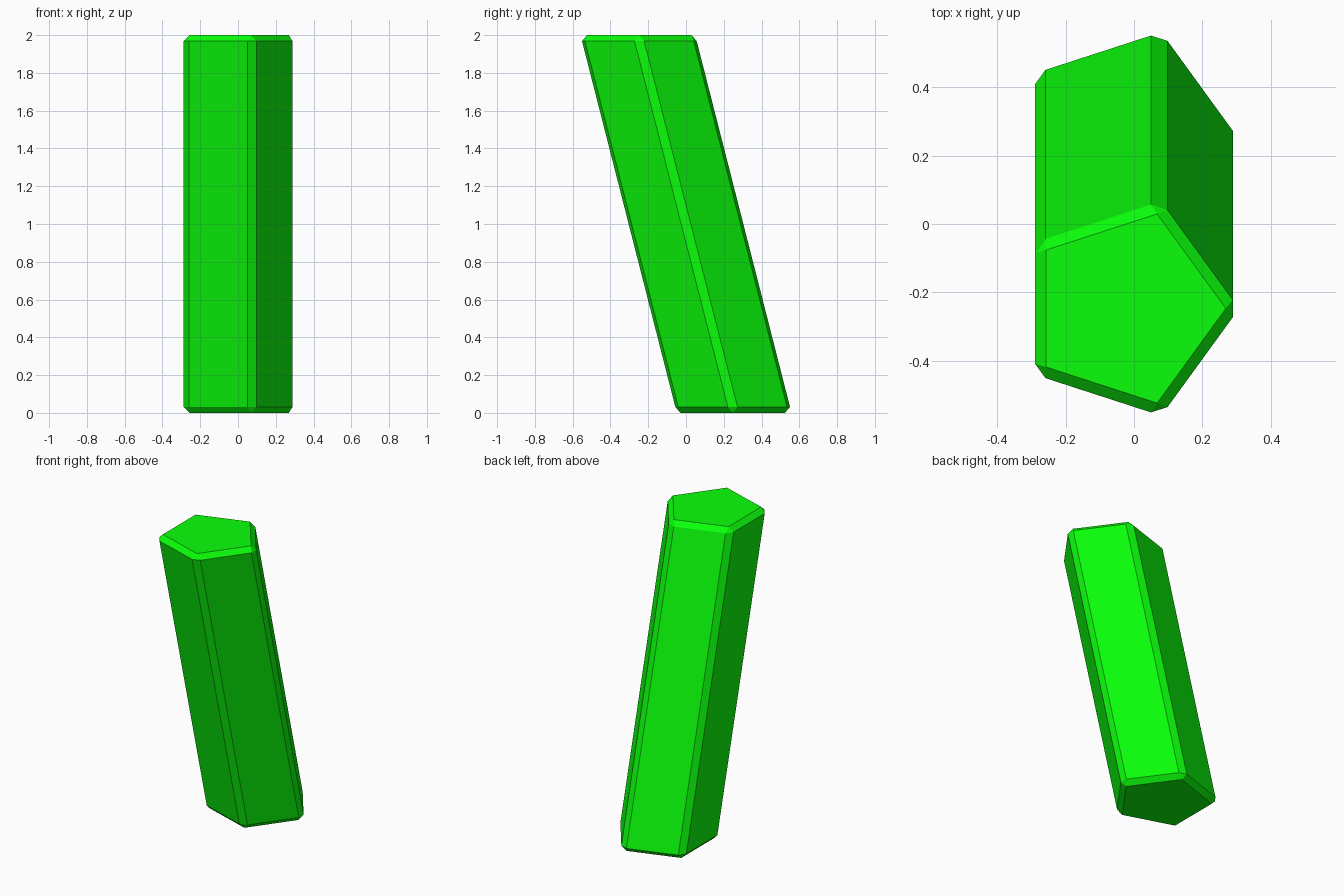
import bpy, bmesh
from math import radians
from mathutils import Matrix, Vector

if "Cube" in bpy.data.objects:
    bpy.data.objects.remove(bpy.data.objects["Cube"])

HEIGHT, RADIUS, BEVEL, LEAN = 2.0, 0.3295, 0.0315, 0.247

# Upright five-sided prism with one corner towards +x
bm = bmesh.new()
bmesh.ops.create_cone(bm, cap_ends=True, segments=5, radius1=RADIUS,
                      radius2=RADIUS, depth=HEIGHT)
far = max(bm.verts, key=lambda v: v.co.length)
angle = Vector((far.co.x, far.co.y)).angle_signed(Vector((1, 0)))
bmesh.ops.rotate(bm, verts=bm.verts, matrix=Matrix.Rotation(-angle, 3, 'Z'))

# Flat chamfer on every edge
bmesh.ops.bevel(bm, geom=bm.edges[:], offset=BEVEL, offset_type='OFFSET',
                segments=1, profile=0.5, affect='EDGES')

# Lean: slide the top end forward and the bottom end back, keep caps level
mid_x = (min(v.co.x for v in bm.verts) + max(v.co.x for v in bm.verts)) / 2
for v in bm.verts:
    v.co += Vector((-mid_x, -LEAN if v.co.z > 0 else LEAN, HEIGHT / 2))
bmesh.ops.recalc_face_normals(bm, faces=bm.faces)

mesh = bpy.data.meshes.new("leaning_prism")
bm.to_mesh(mesh)
bm.free()
prism = bpy.data.objects.new("leaning_prism", mesh)
bpy.context.collection.objects.link(prism)

# Green material
green = bpy.data.materials.new("green")
green.diffuse_color = (0.003, 1.0, 0.003, 1)
green.use_nodes = True
green.node_tree.nodes["Principled BSDF"].inputs["Base Color"].default_value = green.diffuse_color
mesh.materials.append(green)
